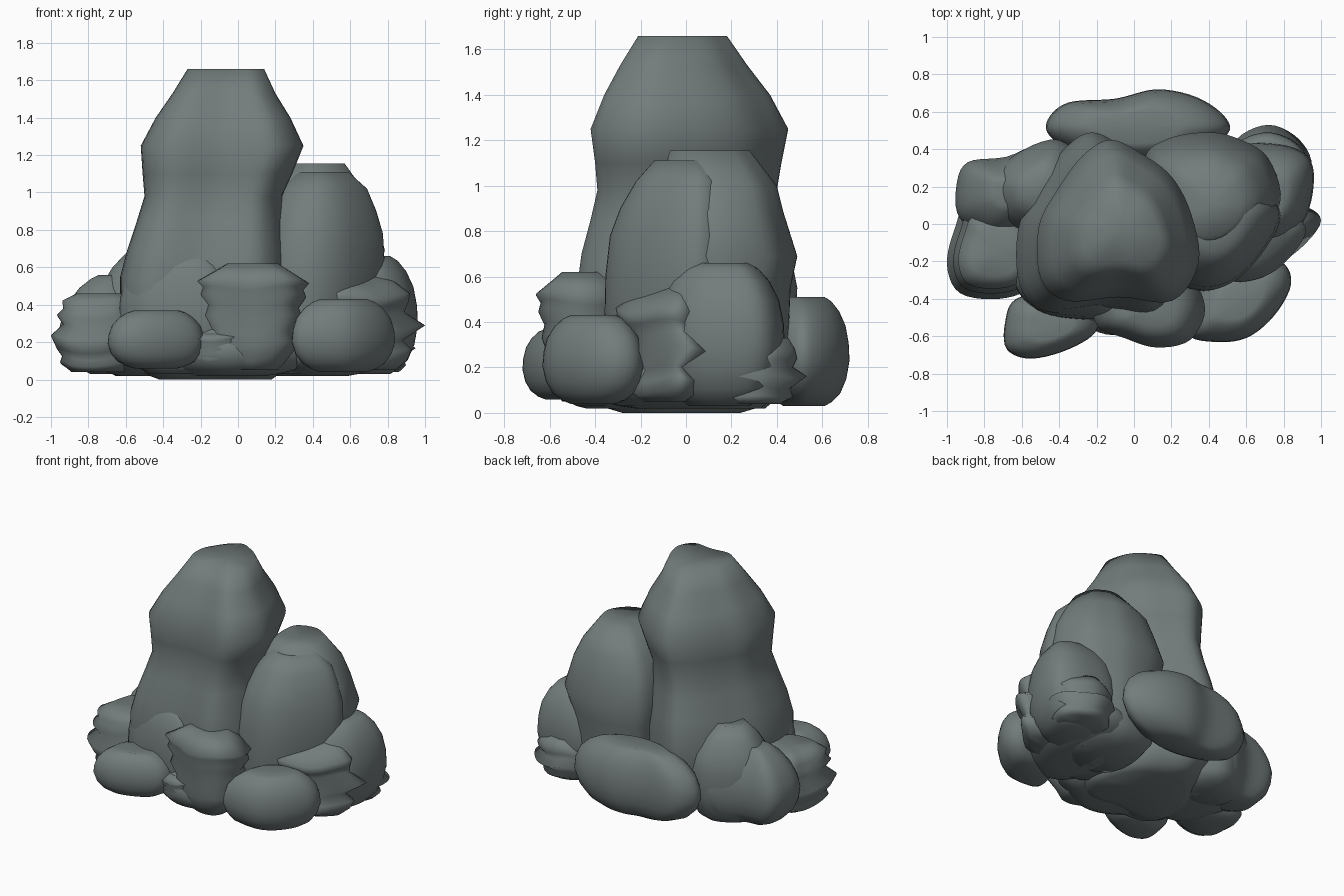
import bpy
from math import sin, pi
from mathutils import Vector

def spline(pts, n=5):
    # Catmull-Rom sampling of a closed outline
    m, out = len(pts), []
    P = [Vector(p) for p in pts]
    for i in range(m):
        a, b, c, d = (P[(i + k) % m] for k in (-1, 0, 1, 2))
        for j in range(n):
            t = j / n
            out.append(0.5 * (2*b + (c - a)*t + (2*a - 5*b + 4*c - d)*t*t + (3*b - a - 3*c + d)*t**3))
    return out

def loft(name, outline, levels, warp=0.0):
    # outline stretched to the box x0,x1,y0,y1 at each height z; warp tilts inner layers
    pts = spline(outline)
    lx, hx = min(p.x for p in pts), max(p.x for p in pts)
    ly, hy = min(p.y for p in pts), max(p.y for p in pts)
    n, verts, faces = len(pts), [], []
    for k, (z, x0, x1, y0, y1) in enumerate(levels):
        w = warp if 0 < k < len(levels) - 1 else 0
        for i, p in enumerate(pts):
            verts.append((x0 + (x1-x0)*(p.x-lx)/(hx-lx), y0 + (y1-y0)*(p.y-ly)/(hy-ly),
                          z + w*sin(6*pi*i/n + 1)))
    for k in range(len(levels) - 1):
        for i in range(n):
            j = (i + 1) % n
            faces.append((k*n+i, k*n+j, k*n+n+j, k*n+n+i))
    # fan caps, the top one slightly dished
    for row, dz in ((0, 0), (len(levels) - 1, -.015)):
        z, x0, x1, y0, y1 = levels[row]
        c = len(verts)
        verts.append(((x0+x1)/2, (y0+y1)/2, z + dz))
        for i in range(n):
            a, b = row*n + i, row*n + (i+1) % n
            faces.append((a, b, c) if row else (b, a, c))
    # make the winding agree with outlines drawn clockwise
    area = sum(pts[i-1].x*pts[i].y - pts[i].x*pts[i-1].y for i in range(n))
    if area < 0:
        faces = [f[::-1] for f in faces]
    me = bpy.data.meshes.new(name)
    me.from_pydata(verts, [], faces)
    me.update()
    ob = bpy.data.objects.new(name, me)
    bpy.context.collection.objects.link(ob)
    me.materials.append(stone)
    me.shade_smooth()
    return ob

ROUND = [(0, .45), (.04, .62), (.12, .8), (.25, .93), (.42, 1), (.58, .98), (.74, .91), (.87, .77), (.96, .6), (1, .45)]
EGG = [(0, .45), (.06, .68), (.18, .88), (.32, .97), (.46, 1), (.6, .94), (.74, .82), (.87, .64), (.96, .44), (1, .3)]
LAYER = [(0, .45), (.1, .58), (.25, .8), (.35, .73), (.5, .88), (.6, .82), (.7, .95),
         (.77, .9), (.83, 1), (1, .45)]

def boulder(name, outline, z0, z1, profile, warp=0.0):
    # outline scaled about its centre by a vertical profile
    pts = spline(outline)
    xs, ys = [p.x for p in pts], [p.y for p in pts]
    cx, cy = (min(xs)+max(xs))/2, (min(ys)+max(ys))/2
    rx, ry = (max(xs)-min(xs))/2, (max(ys)-min(ys))/2
    loft(name, outline, [(z0+(z1-z0)*t, cx-rx*s, cx+rx*s, cy-ry*s, cy+ry*s) for t, s in profile], warp)

stone = bpy.data.materials.new("stone")
stone.diffuse_color = (0.17, 0.20, 0.20, 1)

# Tall spire
loft("main_spire",
     [(.35, -.2), (.31, .07), (.2, .28), (.03, .41), (-.15, .49), (-.31, .4), (-.46, .2),
      (-.56, 0), (-.55, -.28), (-.4, -.41), (-.1, -.39), (.2, -.41)],
     [(0, -.42, .18, -.28, .24), (.03, -.5, .22, -.38, .34), (.12, -.58, .26, -.45, .43),
      (.35, -.63, .27, -.48, .48), (.55, -.63, .26, -.48, .49), (.7, -.59, .25, -.46, .46),
      (.85, -.54, .235, -.42, .42), (.98, -.50, .235, -.39, .40), (1.1, -.51, .29, -.4, .42),
      (1.25, -.52, .35, -.42, .45), (1.4, -.44, .28, -.36, .37), (1.53, -.35, .2, -.29, .27),
      (1.66, -.27, .14, -.21, .18)])

# Shorter spires on the right
loft("back_spire",
     [(.76, .15), (.7, .36), (.55, .45), (.4, .48), (.2, .45), (.08, .35), (.1, .05), (.35, -.08), (.6, -.02)],
     [(.02, .15, .57, -.1, .33), (.1, .1, .66, -.15, .42), (.3, .08, .73, -.15, .45),
      (.55, .06, .74, -.15, .46), (.69, .04, .785, -.15, .49), (.88, .08, .74, -.14, .43),
      (1.0, .13, .68, -.12, .4), (1.155, .27, .57, -.07, .28)])
loft("front_spire",
     [(.78, .05), (.7, -.12), (.55, -.28), (.38, -.34), (.2, -.28), (.1, -.1), (.2, .12), (.5, .18), (.7, .16)],
     [(.03, .15, .58, -.25, .12), (.12, .1, .68, -.32, .16), (.35, .09, .76, -.36, .18),
      (.6, .1, .785, -.355, .18), (.78, .13, .775, -.335, .18), (.9, .17, .74, -.29, .17),
      (1.02, .23, .69, -.22, .15), (1.11, .32, .59, -.14, .1)])

# Smooth boulders around the foot
boulder("front_right_boulder",
        [(.29, -.58), (.42, -.63), (.6, -.61), (.75, -.49), (.84, -.32), (.78, -.2), (.55, -.2), (.35, -.35)],
        .04, .43, ROUND)
boulder("front_left_boulder",
        [(-.68, -.67), (-.55, -.72), (-.35, -.67), (-.2, -.57), (-.2, -.42), (-.4, -.36), (-.63, -.4), (-.69, -.53)],
        .06, .37, ROUND)
boulder("left_shoulder_boulder",
        [(-.64, -.3), (-.52, -.46), (-.3, -.51), (-.08, -.49), (.0, -.35), (-.1, -.15), (-.5, -.12)],
        .03, .69, ROUND)
boulder("back_boulder",
        [(-.46, .56), (-.35, .65), (-.1, .67), (.12, .72), (.33, .68), (.48, .58), (.5, .48), (.3, .36),
         (0, .32), (-.3, .38), (-.45, .47)],
        .03, .51, ROUND)
boulder("left_back_boulder",
        [(-.95, .2), (-.89, .33), (-.68, .36), (-.45, .44), (-.35, .25), (-.5, .02), (-.75, -.08), (-.93, .03)],
        .03, .56, EGG)
boulder("right_boulder",
        [(.96, .2), (.93, .36), (.75, .43), (.5, .4), (.42, .15), (.5, -.12), (.75, -.12), (.9, 0)],
        .03, .66, ROUND)

# Pointed boulder by the left side of the spire
boulder("left_back_peak",
        [(-.76, .2), (-.65, .36), (-.4, .45), (-.25, .25), (-.4, -.05), (-.68, 0)],
        .02, .68, [(0, .6), (.08, .85), (.3, .97), (.55, 1), (.72, .9), (.88, .65), (1, .35)])

# Layered rocks
boulder("front_layered_rock",
        [(-.2, -.54), (-.05, -.61), (.12, -.66), (.3, -.62), (.38, -.45), (.28, -.28), (0, -.25), (-.2, -.36)],
        .05, .62, LAYER, .012)
boulder("left_layered_rock",
        [(-1, -.22), (-.93, -.37), (-.72, -.4), (-.55, -.33), (-.45, -.1), (-.6, .05), (-.88, .1), (-.96, -.03)],
        .04, .46, [(0, .6), (.1, .82), (.18, .78), (.27, .88), (.44, 1), (.58, .76), (.7, .88),
                   (.78, .76), (.88, .78), (1, .5)], .015)
loft("right_layered_rock",
     [(1, 0), (.9, -.16), (.75, -.27), (.55, -.3), (.45, -.2), (.45, .05), (.65, .1), (.9, .09)],
     [(.05, .45, .84, -.2, 0), (.09, .42, .9, -.26, .05), (.15, .42, .93, -.24, .06), (.2, .42, .88, -.22, .02),
      (.28, .42, 1, -.25, .11), (.35, .42, .89, -.25, .06), (.4, .42, .91, -.3, .04), (.45, .42, .92, -.31, .06),
      (.51, .42, .84, -.22, .05), (.58, .44, .72, -.12, .04)], .012)
loft("back_right_rock",
     [(.95, .32), (.88, .46), (.72, .53), (.55, .46), (.48, .3), (.6, .1), (.85, .14)],
     [(.04, .55, .86, .16, .42), (.07, .5, .9, .1, .47), (.11, .5, .87, .12, .46), (.16, .48, .95, .06, .53),
      (.2, .5, .9, .12, .47), (.24, .5, .92, .18, .49), (.28, .55, .88, .22, .48), (.33, .62, .8, .28, .45)], .008)
boulder("front_pebble_layers",
        [(-.3, -.5), (-.15, -.59), (.0, -.56), (.02, -.4), (-.2, -.35)],
        .07, .25, LAYER, .008)

# Low foundation stones
for name, (x0, x1, y0, y1) in {"foundation_left": (-.8, -.2, -.32, .3), "foundation_right": (.1, .78, -.42, .38),
                               "foundation_front": (-.5, .4, -.55, -.1)}.items():
    cx, cy = (x0+x1)/2, (y0+y1)/2
    boulder(name, [(x1, cy), (cx+.2, y1), (cx-.1, y1), (x0, cy+.05), (cx-.15, y0), (cx+.15, y0)],
            .02, .3, ROUND)
